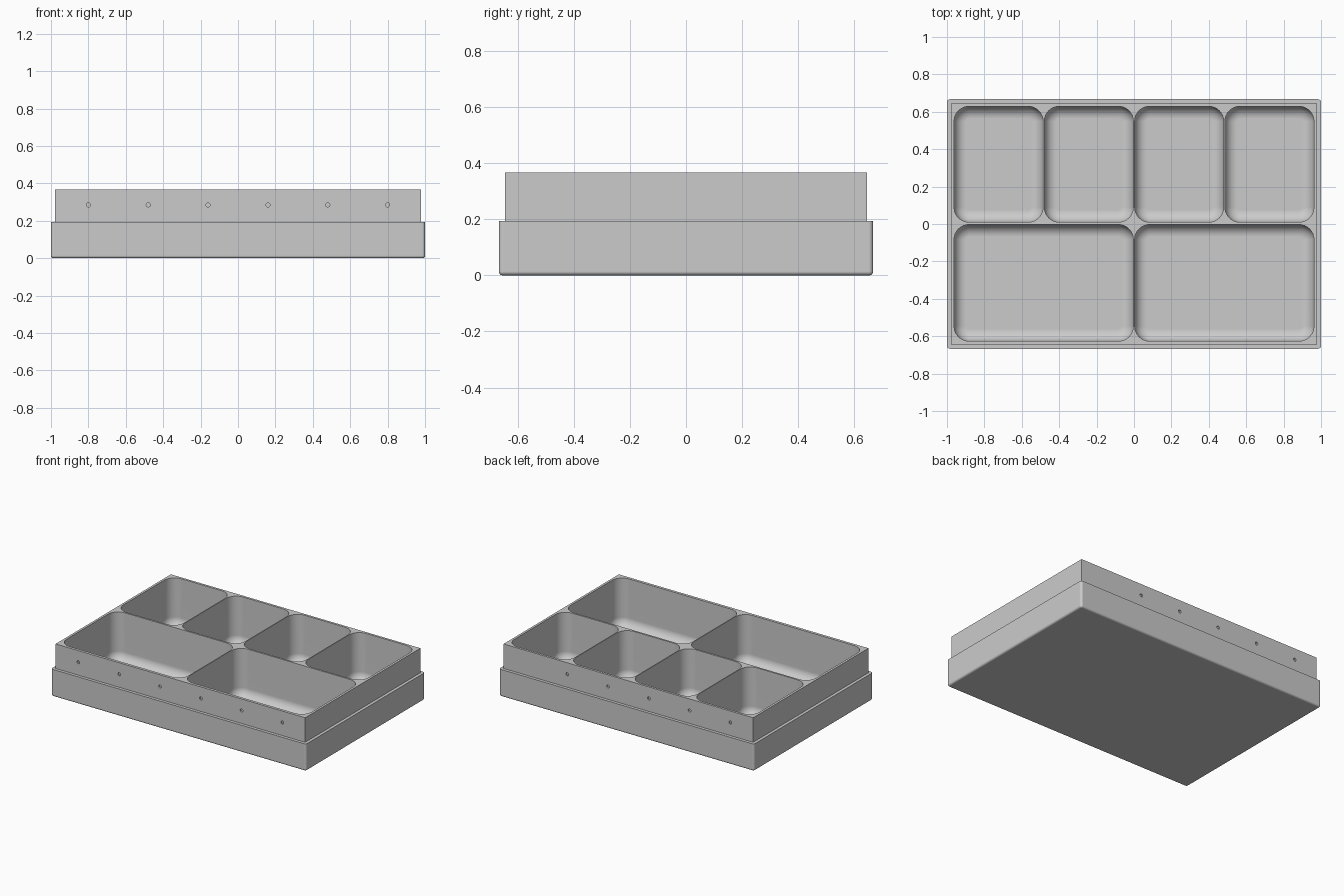
import bpy, bmesh, math

if "Cube" in bpy.data.objects:
    bpy.data.objects.remove(bpy.data.objects["Cube"], do_unlink=True)

HALF_X, HALF_Y = 1.0, 0.667      # outer base
STEP_Z, TOP_Z = 0.193, 0.367     # ledge and rim heights
FLOOR_Z = 0.025
CORNER_STEPS, FILLET_STEPS = 8, 8

grey = bpy.data.materials.new("light grey")
grey.use_nodes = True
grey.diffuse_color = (0.6, 0.6, 0.6, 1)
grey.node_tree.nodes["Principled BSDF"].inputs["Base Color"].default_value = (0.6, 0.6, 0.6, 1)


def rounded_ring(bm, bounds, z, radius, inset):
    """One rounded-rectangle loop of vertices."""
    x0, x1, y0, y1 = bounds
    x0, x1, y0, y1 = x0 + inset, x1 - inset, y0 + inset, y1 - inset
    centres = [(x1 - radius, y1 - radius), (x0 + radius, y1 - radius),
               (x0 + radius, y0 + radius), (x1 - radius, y0 + radius)]
    ring = []
    for quarter, (cx, cy) in enumerate(centres):
        for i in range(CORNER_STEPS + 1):
            a = (quarter + i / CORNER_STEPS) * math.pi / 2
            ring.append(bm.verts.new((cx + radius * math.cos(a), cy + radius * math.sin(a), z)))
    return ring


def loft(bm, bounds, levels):
    """Closed solid through (z, corner radius, inset) levels, bottom to top."""
    rings = [rounded_ring(bm, bounds, *level) for level in levels]
    n = len(rings[0])
    for low, high in zip(rings, rings[1:]):
        for i in range(n):
            j = (i + 1) % n
            bm.faces.new((low[i], low[j], high[j], high[i]))
    bm.faces.new(rings[0][::-1])
    bm.faces.new(rings[-1])


def fillet(z, corner, size):
    """Levels of a rounded bottom edge."""
    levels = []
    for i in range(FILLET_STEPS + 1):
        a = i / FILLET_STEPS * math.pi / 2
        inset = size * (1 - math.sin(a))
        levels.append((z + size * (1 - math.cos(a)), corner - inset, inset))
    return levels


def make_object(name, bm):
    bmesh.ops.recalc_face_normals(bm, faces=bm.faces)
    mesh = bpy.data.meshes.new(name)
    bm.to_mesh(mesh)
    bm.free()
    mesh.materials.append(grey)
    obj = bpy.data.objects.new(name, mesh)
    bpy.context.collection.objects.link(obj)
    return obj


# Stepped tray body with softened bottom edges
bm = bmesh.new()
loft(bm, (-HALF_X, HALF_X, -HALF_Y, HALF_Y),
     fillet(0, 0.016, 0.014) + [(STEP_Z, 0.016, 0), (STEP_Z, 0.001, 0.0215), (TOP_Z, 0.001, 0.0215)])
tray = make_object("compartment_tray", bm)

# Pockets: two wide at the front, four narrow at the back
bm = bmesh.new()
edge_x, edge_y, wall = 0.962, 0.626, 0.0035
for count, y0, y1 in ((2, -edge_y, -0.003), (4, 0.01, edge_y + 0.003)):
    pitch = 2 * (edge_x + wall) / count
    for i in range(count):
        x0 = -edge_x - wall + i * pitch
        loft(bm, (x0 + wall, x0 + pitch - wall, y0, y1),
             fillet(FLOOR_Z, 0.08, 0.065) + [(TOP_Z + 0.1, 0.08, 0)])

# Shallow round dimples along the front and back
for side in (-1, 1):
    for i in range(6):
        hole = bmesh.ops.create_cone(bm, cap_ends=True, segments=16,
                                     radius1=0.011, radius2=0.011, depth=0.02)
        for v in hole["verts"]:
            x, y, z = v.co
            v.co = (x - 0.8 + 0.32 * i, z + side * (HALF_Y - 0.0215), y + 0.285)
cutter = make_object("pocket_cutter", bm)
cutter.hide_render = True

# Cut the body
cut = tray.modifiers.new("pockets", 'BOOLEAN')
cut.operation = 'DIFFERENCE'
cut.solver = 'EXACT'
cut.object = cutter
bpy.ops.object.select_all(action='DESELECT')
tray.select_set(True)
bpy.context.view_layer.objects.active = tray
bpy.ops.object.modifier_apply(modifier=cut.name)
bpy.data.objects.remove(cutter, do_unlink=True)

# Smooth fillets while keeping the rims crisp and the panels flat
bpy.ops.object.shade_smooth_by_angle(angle=math.radians(30))
weighted = tray.modifiers.new("flat_panels", 'WEIGHTED_NORMAL')
weighted.keep_sharp = True
